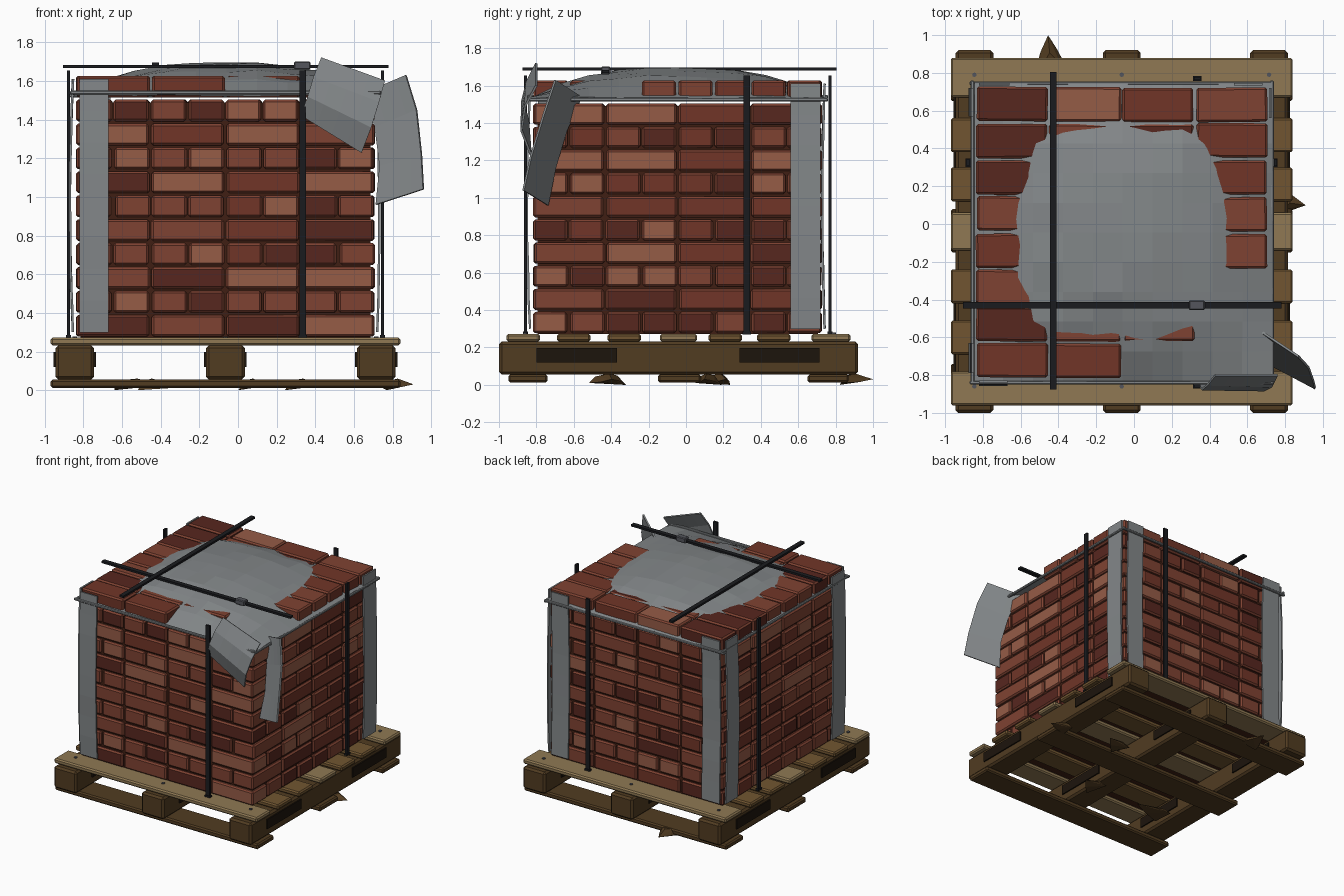
import bpy, bmesh, math, random
from mathutils import Matrix, Vector

if "Cube" in bpy.data.objects:
    bpy.data.objects.remove(bpy.data.objects["Cube"])

random.seed(7)


def mat(name, r, g, b):
    m = bpy.data.materials.new(name)
    m.diffuse_color = [(c / 255) ** 2.2 for c in (r, g, b)] + [1]
    m.use_nodes = True
    m.node_tree.nodes["Principled BSDF"].inputs["Base Color"].default_value = m.diffuse_color
    return m


BRICKS = [mat("brick_red", 126, 68, 53), mat("brick_brown", 112, 56, 44),
          mat("brick_dark", 88, 43, 36), mat("brick_light", 148, 92, 72)]
MORTAR = mat("mortar", 66, 36, 26)
TAN = mat("wood_tan", 142, 120, 84)
BROWN = mat("wood_brown", 112, 86, 52)
DARK = mat("wood_dark", 82, 62, 38)
HOLE = mat("notch", 34, 27, 20)
WRAP = mat("wrap_grey", 130, 134, 136)
BLACK = mat("strap_black", 32, 33, 36)
STEEL = mat("buckle_grey", 84, 86, 92)


def finish(name, bm, mats):
    bmesh.ops.recalc_face_normals(bm, faces=bm.faces[:])
    me = bpy.data.meshes.new(name)
    bm.to_mesh(me)
    bm.free()
    for m in mats:
        me.materials.append(m)
    ob = bpy.data.objects.new(name, me)
    bpy.context.collection.objects.link(ob)
    return ob


def add_box(bm, lo, hi, mi=0, spin=0.0):
    lo, hi = Vector(lo), Vector(hi)
    M = (Matrix.Translation((lo + hi) / 2) @ Matrix.Rotation(spin, 4, 'Z')
         @ Matrix.Diagonal((*(hi - lo), 1)))
    for v in bmesh.ops.create_cube(bm, size=1, matrix=M)['verts']:
        for f in v.link_faces:
            f.material_index = mi


def box(name, lo, hi, m, bevel=0.0):
    bm = bmesh.new()
    add_box(bm, lo, hi)
    if bevel:
        bmesh.ops.bevel(bm, geom=bm.edges[:], offset=bevel, segments=1, affect='EDGES')
    return finish(name, bm, [m])


def sheet(name, rows, m, thick=0.012):
    # thin skin through rows of points
    bm = bmesh.new()
    g = [[bm.verts.new(p) for p in r] for r in rows]
    for a, b in zip(g, g[1:]):
        for i in range(len(a) - 1):
            bm.faces.new((a[i], a[i + 1], b[i + 1], b[i]))
    ob = finish(name, bm, [m])
    s = ob.modifiers.new("thickness", 'SOLIDIFY')
    s.thickness, s.offset = thick, 0
    return ob


# Pallet: deck boards, stringers with dark notches, bottom boards, nails
decks = [(-0.96, -0.78, TAN), (-0.69, -0.51, BROWN), (-0.42, -0.24, BROWN), (-0.14, 0.06, TAN),
         (0.12, 0.30, BROWN), (0.38, 0.56, BROWN), (0.67, 0.88, TAN)]
for i, (a, b, m) in enumerate(decks):
    box(f"deck_board_{i}", (-0.97, a, 0.232), (0.84, b, 0.272), m, 0.01)
for i, x in enumerate((-0.845, -0.065, 0.715)):
    box(f"stringer_{i}", (x - 0.1, -1.0, 0.055), (x + 0.1, 0.92, 0.232), DARK, 0.015)
    for j, y in enumerate((-0.585, 0.5)):
        box(f"stringer_notch_{i}_{j}", (x - 0.11, y - 0.215, 0.12), (x + 0.11, y + 0.215, 0.197), HOLE)
    bm = bmesh.new()
    for y in (-0.86, 0.79):
        bmesh.ops.create_cone(bm, cap_ends=True, segments=8, radius1=0.012, radius2=0.012,
                              depth=0.012, matrix=Matrix.Translation((x, y, 0.273)))
    finish(f"nails_{i}", bm, [STEEL])
for i, (a, b) in enumerate(((-0.95, -0.74), (-0.15, 0.08), (0.65, 0.87))):
    box(f"bottom_board_{i}", (-0.97, a, 0.012), (0.84, b, 0.055), DARK, 0.01)

# Broken wood splinters under the pallet
for i, (x, y, ang, ln, w) in enumerate([(-0.44, 0.83, 95, 0.17, 0.16), (0.76, 0.12, -8, 0.15, 0.14),
                                        (0.02, -0.42, 10, 0.13, 0.2), (0.27, 0.16, 20, 0.16, 0.16),
                                        (-0.64, -0.42, 0, 0.26, 0.18)]):
    bm = bmesh.new()
    pts = [(0, -w / 2, 0.01), (0, w / 2, 0.0), (0.02, w / 4, 0.05), (0.01, -w / 3, 0.045),
           (ln * .5, w * .3, 0.02), (ln * .55, -w * .25, 0.015), (ln * .45, 0, 0.06), (ln, 0, 0.03)]
    R = Matrix.Rotation(math.radians(ang), 3, 'Z')
    vs = [bm.verts.new(R @ Vector(p) + Vector((x, y, 0))) for p in pts]
    bmesh.ops.convex_hull(bm, input=vs)
    finish(f"splinter_{i}", bm, [DARK])

# Brick stack: courses alternate direction; only the top course is filled inside
X0, X1, Y0, Y1 = -0.84, 0.71, -0.82, 0.73
box("mortar_core", (X0 + 0.025, Y0 + 0.025, 0.272), (X1 - 0.025, Y1 - 0.025, 1.49), MORTAR)
for c in range(11):
    nx, ny = (4, 8) if c % 2 == 0 else (8, 4)
    px, py = (X1 - X0) / nx, (Y1 - Y0) / ny
    z = 0.277 + 0.1238 * c
    bm = bmesh.new()
    for i in range(nx):
        for j in range(ny):
            rim = i in (0, nx - 1) or j in (0, ny - 1)
            if c < 10 and not rim:
                continue
            if c == 10 and ((j == 0 and i > 1) or (i == 3 and j < 3)):
                continue  # bricks missing from the torn corner
            jx, jy = random.uniform(-.004, .004), random.uniform(-.004, .004)
            x, y = X0 + i * px + jx, Y0 + j * py + jy
            add_box(bm, (x + .006, y + .006, z), (x + px - .006, y + py - .006, z + 0.112),
                    random.choices(range(4), (4, 4, 3, 2))[0], random.uniform(-.012, .012))
    bmesh.ops.bevel(bm, geom=bm.edges[:], offset=0.011, segments=1, affect='EDGES')
    finish(f"brick_course_{c}", bm, BRICKS)


# Domed cover sheet, with the outer top bricks poking through
def dome(u, v):
    h = (1 - abs(u) ** 2.5) * (1 - abs(v) ** 2.5)
    n = 0.008 if abs(u) < 0.95 and abs(v) < 0.95 else 0.004
    return (-0.06 + 0.79 * u, -0.045 + 0.785 * v, 1.53 + 0.16 * h + random.uniform(-n, n))


N = 10
sheet("cover_sheet", [[dome(2 * i / N - 1, 2 * j / N - 1) for i in range(N + 1)]
                      for j in range(N + 1)], WRAP)

# Rolled hem around the cover
for name, lo, hi in [("front", (-0.87, -0.85, 1.53), (0.74, -0.83, 1.55)),
                     ("back", (-0.87, 0.735, 1.515), (0.74, 0.755, 1.535)),
                     ("left", (-0.865, -0.85, 1.53), (-0.845, 0.76, 1.55)),
                     ("right", (0.72, -0.84, 1.515), (0.74, 0.76, 1.535))]:
    box("cover_hem_" + name, lo, hi, WRAP, 0.005)


# Corner wraps: one bowed strip per face
def corner_strip(name, axis, plane, a, b, bow):
    rows = []
    for k in range(9):
        t = k / 8
        d = plane + bow * math.sin(math.pi * t) + random.uniform(-.002, .002)
        rows.append([((s, d, 0.3 + 1.31 * t) if axis == 'y' else (d, s, 0.3 + 1.31 * t))
                     for s in (a, (a + b) / 2, b)])
    sheet(name, rows, WRAP)


corner_strip("wrap_front_left", 'y', -0.835, -0.82, -0.67, -0.015)
corner_strip("wrap_left_front", 'x', -0.855, -0.79, -0.63, -0.015)
corner_strip("wrap_left_back", 'x', -0.855, 0.57, 0.72, -0.015)
corner_strip("wrap_right_back", 'x', 0.72, 0.56, 0.72, 0.012)
corner_strip("wrap_back_left", 'y', 0.742, -0.82, -0.66, -0.014)
corner_strip("wrap_back_right", 'y', 0.742, 0.53, 0.68, -0.014)


# Torn flaps at the front right corner, lofted between two edge curves
def flap(name, left, right, n=4):
    sheet(name, [[Vector(a).lerp(Vector(b), k / n) for k in range(n + 1)]
                 for a, b in zip(left, right)], WRAP)


flap("torn_flap_front",
     [(0.43, -0.80, 1.72), (0.39, -0.85, 1.62), (0.36, -0.875, 1.52), (0.33, -0.845, 1.42)],
     [(0.76, -0.80, 1.60), (0.73, -0.86, 1.49), (0.69, -0.88, 1.36), (0.64, -0.83, 1.23)])
flap("torn_flap_side",
     [(0.66, -0.56, 1.54), (0.71, -0.64, 1.36), (0.735, -0.70, 1.16), (0.715, -0.74, 0.96)],
     [(0.87, -0.70, 1.63), (0.925, -0.76, 1.45), (0.95, -0.83, 1.22), (0.96, -0.87, 1.04)])

# Black straps: four uprights and two across the top, with buckle
for name, x, y, w, d in [("front", 0.335, -0.858, 0.018, 0.008), ("back", 0.335, 0.77, 0.018, 0.008),
                         ("left", -0.878, 0.325, 0.008, 0.018), ("right", 0.748, 0.325, 0.008, 0.018)]:
    box("strap_" + name, (x - w, y - d, 0.272), (x + w, y + d, 1.655), BLACK)
    box("strap_foot_" + name, (x - w - .005, y - d - .005, 0.27), (x + w + .005, y + d + .005, 0.285), BLACK)
box("strap_top_across", (-0.905, -0.448, 1.668), (0.78, -0.412, 1.684), BLACK)
box("strap_top_along", (-0.446, -0.875, 1.68), (-0.41, 0.805, 1.696), BLACK)
box("strap_buckle", (0.29, -0.455, 1.66), (0.375, -0.405, 1.702), STEEL, 0.006)
